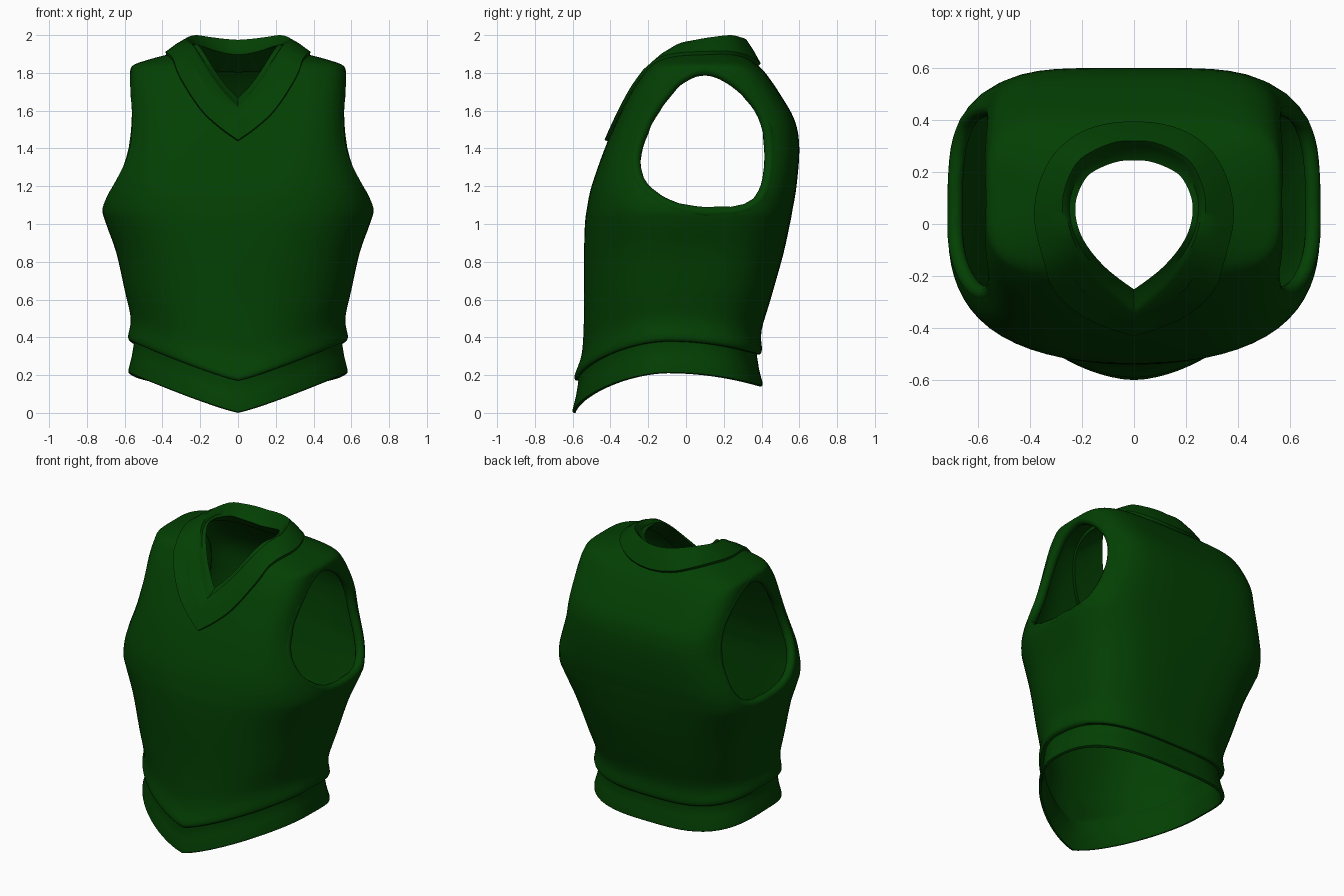
import bpy, bmesh, math
from mathutils import Vector
from mathutils.bvhtree import BVHTree

if "Cube" in bpy.data.objects:
    bpy.data.objects.remove(bpy.data.objects["Cube"], do_unlink=True)

GREEN = (0.001, 0.05, 0.001, 1.0)
green = bpy.data.materials.new("dark_green_knit")
green.use_nodes = True
green.diffuse_color = GREEN
for node in green.node_tree.nodes:
    if node.type == 'BSDF_PRINCIPLED':
        node.inputs["Base Color"].default_value = GREEN
        node.inputs["Roughness"].default_value = 0.8

SIDES = 80
WALL = 0.02


def spline(points, steps, closed=False):
    """Catmull-Rom through points of any dimension."""
    pts = [Vector(p) for p in points]
    count = len(pts)
    pick = (lambda i: pts[i % count]) if closed else (lambda i: pts[max(0, min(count - 1, i))])
    out = []
    for i in range(count if closed else count - 1):
        a, b, c, d = (pick(i + k) for k in (-1, 0, 1, 2))
        for k in range(steps):
            t = k / steps
            out.append(0.5 * (2 * b + (c - a) * t + (2 * a - 5 * b + 4 * c - d) * t * t
                              + (3 * b - a - 3 * c + d) * t ** 3))
    return out if closed else out + [pts[-1]]


def loft(name, rings, cyclic=False):
    """Skin a stack of equal rings; capped, or joined last to first."""
    bm = bmesh.new()
    rows = [[bm.verts.new(p) for p in ring] for ring in rings]
    size = len(rows[0])
    for i in range(len(rows) if cyclic else len(rows) - 1):
        low, high = rows[i], rows[(i + 1) % len(rows)]
        for j in range(size):
            k = (j + 1) % size
            bm.faces.new((low[j], low[k], high[k], high[j]))
    if not cyclic:
        caps = [bm.faces.new(rows[0][::-1]), bm.faces.new(rows[-1])]
        bmesh.ops.poke(bm, faces=caps)
    bmesh.ops.recalc_face_normals(bm, faces=bm.faces)
    mesh = bpy.data.meshes.new(name)
    bm.to_mesh(mesh)
    bm.free()
    mesh.materials.append(green)
    obj = bpy.data.objects.new(name, mesh)
    bpy.context.collection.objects.link(obj)
    return obj


def activate(obj):
    bpy.ops.object.select_all(action='DESELECT')
    obj.select_set(True)
    bpy.context.view_layer.objects.active = obj


def smooth(obj, degrees=40):
    activate(obj)
    bpy.ops.object.shade_smooth_by_angle(angle=math.radians(degrees))


def cut(obj, cutter):
    cutter.hide_render = True
    activate(obj)
    mod = obj.modifiers.new("cut", 'BOOLEAN')
    mod.operation = 'DIFFERENCE'
    mod.solver = 'EXACT'
    mod.object = cutter
    bpy.ops.object.modifier_apply(modifier=mod.name)
    bpy.data.objects.remove(cutter, do_unlink=True)


def section(width, front, back, chest, spine):
    """Torso outline, squared by chest in front and spine behind, with hem heights."""
    mid, half = (front + back) / 2, (back - front) / 2
    for i in range(SIDES):
        a = 2 * math.pi * i / SIDES
        c, s = math.cos(a), math.sin(a)
        power = chest if s < 0 else spine
        r = (abs(c) ** power + abs(s) ** power) ** (-1 / power)
        u, v = r * c, r * s
        hem = 0.21 * min(1, abs(u)) ** 1.15 if v < 0 else 0.21 - 0.07 * v * v
        yield width * u, mid + half * v, hem


# Torso levels: height, half width, front, back, chest and spine squareness
LEVELS = [
    (.38, .57, -.582, .392, 1.75, 3.1), (.405, .582, -.59, .402, 1.75, 3.1),
    (.5, .568, -.552, .4, 1.95, 3.1), (.65, .6, -.54, .45, 2.2, 3.2),
    (.85, .645, -.54, .515, 2.4, 3.4), (1, .698, -.535, .55, 2.55, 3.7),
    (1.08, .716, -.525, .565, 2.7, 3.9), (1.2, .688, -.5, .585, 3.1, 4.2),
    (1.4, .608, -.43, .6, 4, 4.6), (1.55, .58, -.365, .575, 4.5, 5),
    (1.7, .575, -.29, .49, 4.5, 5), (1.8, .57, -.225, .42, 4.2, 4.6),
    (1.84, .555, -.19, .38, 4, 4), (1.865, .49, -.16, .345, 3.6, 3.6),
    (1.89, .4, -.12, .31, 3, 3), (1.91, .3, -.08, .27, 3, 3),
    (1.92, .15, -.03, .22, 3, 3)]


def torso_ring(level, grow=0.0):
    height, width, front, back, chest, spine = level
    t = max(0, min(1, (1 - height) / 0.62))
    fade = t * t * (3 - 2 * t)
    drop = grow * max(0, min(1, (height - 1.6) / 0.25))
    return [(x, y, height + drop + (hem - 0.21) * fade)
            for x, y, hem in section(width + grow, front - grow, back + grow, chest, spine)]


# Body shell: outer solid minus inner solid
levels = spline(LEVELS, 4)
body = loft("vest_body", [torso_ring(v) for v in levels])
surface = BVHTree.FromPolygons([v.co.copy() for v in body.data.vertices],
                               [tuple(p.vertices) for p in body.data.polygons])
below = [0.1] + list(levels[0])[1:]
cut(body, loft("inner_cutter", [torso_ring(v, -WALL) for v in [below] + levels]))

# Armholes with rims rolled inward, flush with the body
ARMHOLE = [(.08, 1.79), (.18, 1.77), (.3, 1.69), (.39, 1.57), (.43, 1.4), (.41, 1.21),
           (.34, 1.12), (.2, 1.085), (0, 1.1), (-.14, 1.16), (-.23, 1.25), (-.25, 1.38),
           (-.2, 1.52), (-.13, 1.63), (-.03, 1.74)]
RIM = 0.03
hub = Vector((0.1, 1.43))
hole = [hub + (p - hub) * 1.08 for p in spline(ARMHOLE, 4, closed=True)]
cut(body, loft("arm_cutter", [[(x, p.x, p.y) for p in hole] for x in (-1, 1)]))
frames = []
for p in hole:
    spot, normal = surface.ray_cast(Vector((2, p.x, p.y)), Vector((-1, 0, 0)))[:2]
    radial = Vector((0, p.x - hub.x, p.y - hub.y))
    radial = (radial - normal * radial.dot(normal)).normalized()
    frames.append((spot - normal * (RIM - 0.002), normal, radial))
for side, label in ((1, "left"), (-1, "right")):
    rings = []
    for k in range(12):
        a = 2 * math.pi * k / 12
        ring = [mid + (n * math.cos(a) + r * math.sin(a)) * RIM for mid, n, r in frames]
        rings.append([(side * q.x, q.y, q.z) for q in ring])
    smooth(loft(label + "_armhole_rim", rings, cyclic=True), 60)

# Collar: outer edge and top ridge, from front point to back centre
OUTER = [(0, -.42, 1.44), (.1, -.385, 1.51), (.2, -.325, 1.6), (.3, -.19, 1.73),
         (.36, -.05, 1.85), (.38, .05, 1.895), (.36, .16, 1.9), (.3, .27, 1.89),
         (.2, .35, 1.87), (.1, .385, 1.855), (0, .395, 1.85)]
RIDGE = [(0, -.35, 1.61), (.07, -.295, 1.68), (.14, -.23, 1.77), (.21, -.14, 1.88),
         (.255, -.05, 1.95), (.275, .05, 1.975), (.265, .14, 1.99), (.22, .235, 2),
         (.15, .285, 1.99), (.07, .315, 1.98), (0, .32, 1.975)]
outer, ridge = spline(OUTER, 4), spline(RIDGE, 4)


def both_sides(half):
    half = [Vector(p) for p in half]
    half[0].x = half[-1].x = 0
    return half + [Vector((-p.x, p.y, p.z)) for p in half[-2:0:-1]]


def on_body(offset):
    found = [surface.find_nearest(p) for p in outer]
    return [hit[0] + hit[1] * offset for hit in found]


def toward_neck(wide, deep, drop, tilt):
    return [Vector((p.x * wide, 0.03 + (p.y - 0.03) * deep, p.z - drop - tilt * p.y))
            for p in ridge]


raised = on_body(0.018)
middle = [a.lerp(b, 0.5) + Vector((0, 0, 0.006)) for a, b in zip(raised, ridge)]
collar_rings = [
    on_body(-0.01), raised, middle, ridge,
    toward_neck(0.94, 0.93, 0.004, 0.06),
    toward_neck(0.9, 0.86, 0.02, 0.12),
    toward_neck(0.82, 0.74, 0.015, 0.2),
    on_body(-0.045)]
opening = both_sides([a.lerp(b, 0.5) for a, b in zip(outer, ridge)])
cut(body, loft("neck_cutter", [[(p.x, p.y, z) for p in opening] for z in (1.4, 2.2)]))
smooth(body)
smooth(loft("v_neck_collar", [both_sides(r) for r in collar_rings], cyclic=True))

# Hem band: height above the hem line, and growth of the outline
BAND = [(.2, .008), (.165, 0), (.09, .012), (.02, .03), (.005, .03), (0, .024),
        (0, .014), (.02, .008), (.09, -.002), (.175, -.004)]
hem_rings = [[(x, y, hem + rise) for x, y, hem in
              section(0.55 + grow, -0.57 - grow, 0.375 + grow, 1.72, 3.1)] for rise, grow in BAND]
smooth(loft("hem_band", hem_rings, cyclic=True))
